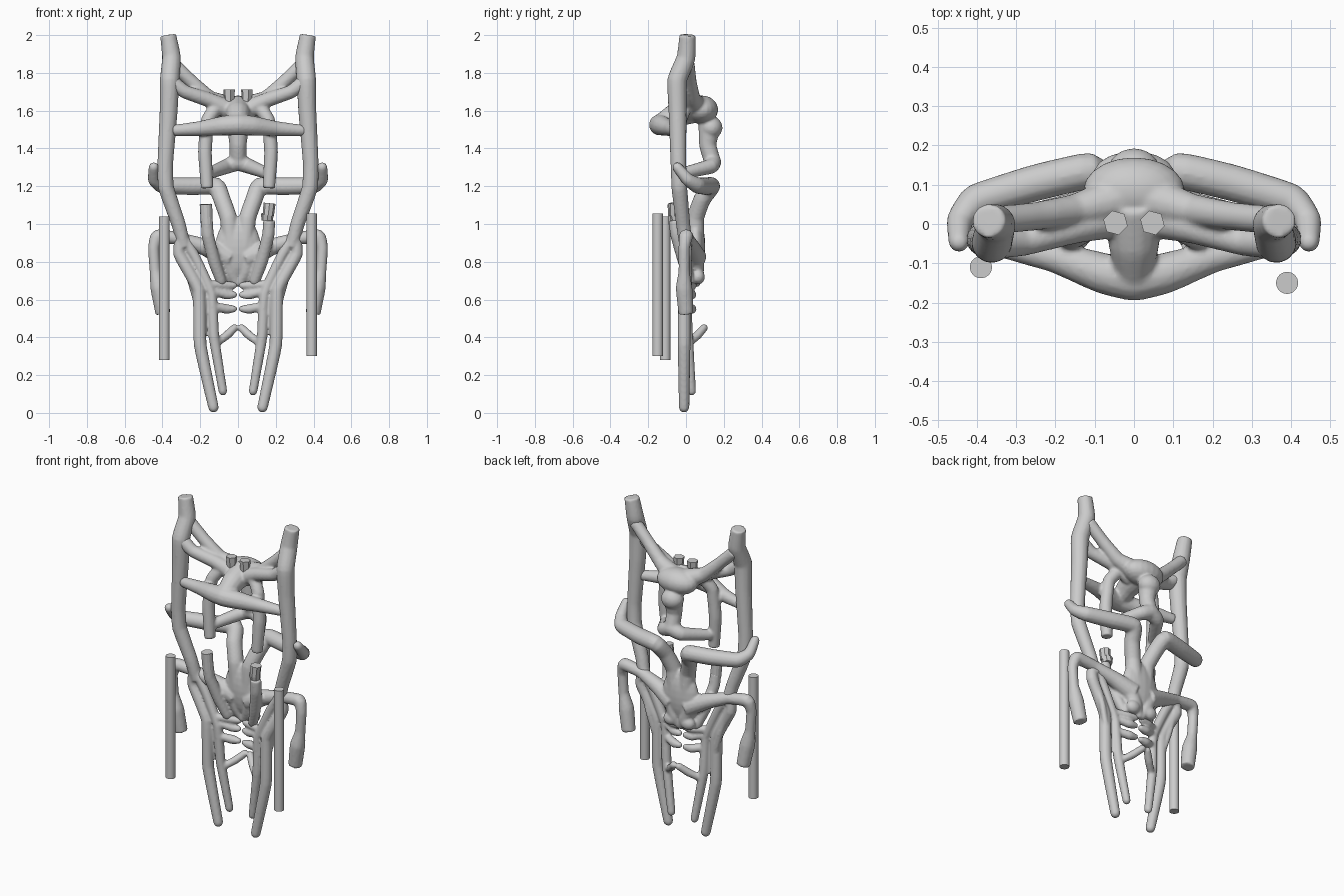
import bpy, bmesh, math
from mathutils import Vector, Matrix


def ring(bm, c, t, ref, r, n):
    u = (ref - t * ref.dot(t)).normalized()
    v = t.cross(u)
    vs = [bm.verts.new(c + (u * math.cos(a) + v * math.sin(a)) * r)
          for a in [2 * math.pi * i / n for i in range(n)]]
    return vs, u


def tube(bm, pts, round_end=True, n=14, bend=0.2):
    """Tapered closed tube through (x, y, z, radius) points."""
    P = [Vector(p) for p in pts]
    S = []
    for i in range(len(P) - 1):
        a, b = P[i], P[i + 1]
        ta = (P[i + 1] - P[max(i - 1, 0)]) * bend
        tb = (P[min(i + 2, len(P) - 1)] - P[i]) * bend
        # limit tangents so bends stay tight
        L = (b - a).length
        ta *= min(1, L / max(ta.length, 1e-6))
        tb *= min(1, L / max(tb.length, 1e-6))
        for k in range(5):
            s = k / 5
            S.append(a * (2*s**3 - 3*s*s + 1) + ta * (s**3 - 2*s*s + s)
                     + b * (3*s*s - 2*s**3) + tb * (s**3 - s*s))
    S.append(P[-1])
    C = [(s.xyz, max(s.w, 0.008)) for s in S]
    T = [(C[min(i + 1, len(C) - 1)][0] - C[max(i - 1, 0)][0]).normalized() for i in range(len(C))]
    if round_end:
        c, r = C[-1]
        t = T[-1]
        for a in (0.5, 1.0, 1.4):
            C.append((c + t * r * math.sin(a), r * math.cos(a)))
            T.append(t)
    ref = T[0].orthogonal()
    rings = []
    for (c, r), t in zip(C, T):
        vs, ref = ring(bm, c, t, ref, r, n)
        rings.append(vs)
    for A, B in zip(rings, rings[1:]):
        for i in range(n):
            j = (i + 1) % n
            bm.faces.new((A[i], A[j], B[j], B[i]))
    bm.faces.new(rings[0][::-1])
    bm.faces.new(rings[-1])


def flip(pts):
    return [(-x, y, z, r) for x, y, z, r in pts]


def blob(bm, c, s):
    bmesh.ops.create_uvsphere(bm, u_segments=20, v_segments=12, radius=1,
                              matrix=Matrix.Translation(c) @ Matrix.Diagonal((*s, 1)))


def finish(bm, name, fuse=True):
    bmesh.ops.recalc_face_normals(bm, faces=bm.faces)
    me = bpy.data.meshes.new(name)
    bm.to_mesh(me)
    bm.free()
    ob = bpy.data.objects.new(name, me)
    bpy.context.collection.objects.link(ob)
    for p in me.polygons:
        p.use_smooth = fuse
    if fuse:
        m = ob.modifiers.new("fuse", 'REMESH')
        m.mode, m.voxel_size, m.use_smooth_shade = 'VOXEL', 0.008, True
        s = ob.modifiers.new("soften", 'SMOOTH')
        s.factor, s.iterations = 0.5, 2
    return ob


def body(name, paired=(), single=(), flat=(), blobs=()):
    bm = bmesh.new()
    for p in paired:
        tube(bm, p)
        tube(bm, flip(p))
    for p in flat:
        tube(bm, p, False)
        tube(bm, flip(p), False)
    for p in single:
        tube(bm, p)
    for c, s in blobs:
        blob(bm, c, s)
    return finish(bm, name)


# Side rails, splitting into outer and inner legs, with rungs
rail = [(.285, 0, .88, .035), (.315, -.015, 1.0, .038), (.38, -.035, 1.19, .042), (.385, -.04, 1.32, .042),
        (.367, -.045, 1.6, .048), (.362, -.047, 1.76, .052), (.352, 0, 1.88, .05), (.37, .008, 2.0, .043)]
outer_leg = [(.30, -.005, .96, .03), (.31, 0, .84, .033), (.208, -.01, .65, .034),
             (.2, -.01, .36, .034), (.13, -.01, .03, .028)]
inner_leg = [(.29, 0, .93, .03), (.225, 0, .82, .028), (.14, 0, .63, .027),
             (.127, .01, .4, .028), (.08, .03, .115, .023)]
brace = [(.3, .01, .86, .018), (.245, .015, .68, .018), (.2, 0, .52, .018)]
rungs = [[(.15, 0, .68, .022), (.07, .03, .675, .024), (.022, .04, .675, .018)],
         [(.14, 0, .645, .02), (.06, .03, .625, .025), (.022, .035, .625, .018)],
         [(.135, 0, .565, .022), (.06, .03, .55, .026), (.022, .035, .55, .018)],
         [(.12, .01, .365, .019), (.06, .06, .41, .023), (.018, .095, .45, .021)]]
body("side_rails_and_legs", [outer_leg, inner_leg, brace] + rungs, flat=[rail])

# Upper hub: branches, hanging tubes, bumper and neck
branches = [[(.345, .01, 1.85, .036), (.25, .02, 1.757, .036), (.15, .035, 1.665, .042), (.05, .06, 1.62, .06)],
            [(.36, -.05, 1.76, .04), (.28, -.045, 1.7, .036), (.15, -.01, 1.655, .04), (.04, .02, 1.6, .055)]]
hanging = [(.09, .01, 1.65, .038), (.16, -.03, 1.55, .036), (.175, -.04, 1.38, .037), (.163, -.045, 1.19, .033)]
wing = [(0, .14, 1.33, .048), (.06, .13, 1.305, .04), (.15, -.01, 1.27, .032)]
bumper = [(-.34, -.055, 1.495, .03), (-.2, -.085, 1.505, .04), (-.08, -.125, 1.52, .052), (0, -.14, 1.525, .056),
          (.08, -.125, 1.52, .052), (.2, -.085, 1.505, .04), (.34, -.055, 1.495, .03)]
neck = [(0, .125, 1.52, .06), (0, .115, 1.42, .046), (0, .14, 1.33, .045)]
snout = [(0, .05, 1.61, .075), (0, -.05, 1.58, .065), (0, -.13, 1.535, .05)]
body("upper_hub", branches + [wing], [bumper, neck, snout], [hanging],
     [((0, .085, 1.605), (.13, .085, .075)), ((0, .133, 1.51), (.068, .06, .06))])

# Lower torso with bent upper arms, side arms and front handles
upper_arm = [(.035, .05, .88, .05), (.05, .05, 1.03, .046), (.085, .085, 1.13, .046), (.115, .135, 1.2, .047),
             (.25, .105, 1.2, .047), (.4, .06, 1.205, .043), (.443, .01, 1.235, .034), (.446, -.045, 1.3, .027)]
side_arm = [(.05, .05, .82, .06), (.17, .03, .875, .046), (.3, .01, .92, .034), (.425, -.0, .935, .037),
            (.446, -.01, .87, .03), (.438, -.01, .75, .03), (.42, -.01, .66, .044), (.397, 0, .525, .04)]
handle = [(.165, -.06, 1.02, .032), (.16, -.05, .94, .033), (.125, -.01, .80, .033), (.09, .02, .7, .028)]
handle_tip = [(.165, -.06, 1.0, .032), (.17, -.065, 1.105, .033)]
tail = [(.07, .045, .83, .052), (.035, .055, .74, .04), (.01, .055, .69, .024)]
body("lower_torso", [upper_arm, handle, tail], flat=[side_arm],
     blobs=[((0, .05, .88), (.12, .052, .16)), ((.06, .065, .72), (.045, .035, .04)),
            ((-.06, .065, .72), (.045, .035, .04))])

# Handle ends, the right one broken off short
bm = bmesh.new()
tube(bm, flip(handle_tip), False)
tube(bm, [(.155, -.05, 1.02, .03), (.155, -.055, 1.055, .034)], False, 8)
tube(bm, [(.16, -.06, 1.045, .03), (.167, -.06, 1.11, .032)], False, 8)
finish(bm, "handle_ends", False)

# Hexagonal studs on top, and the two free-standing rods
bm = bmesh.new()
for s in (-1, 1):
    tube(bm, [(s * .047, .003, 1.64, .026), (s * .047, .003, 1.712, .032)], False, 6)
finish(bm, "top_studs", False)
for name, x, y, z0, z1 in (("left_rod", -.39, -.11, .28, 1.04), ("right_rod", .39, -.15, .3, 1.055)):
    bpy.ops.mesh.primitive_cylinder_add(vertices=32, radius=.028, depth=z1 - z0, location=(x, y, (z0 + z1) / 2))
    bpy.context.object.name = name
    bpy.ops.object.shade_smooth_by_angle()
